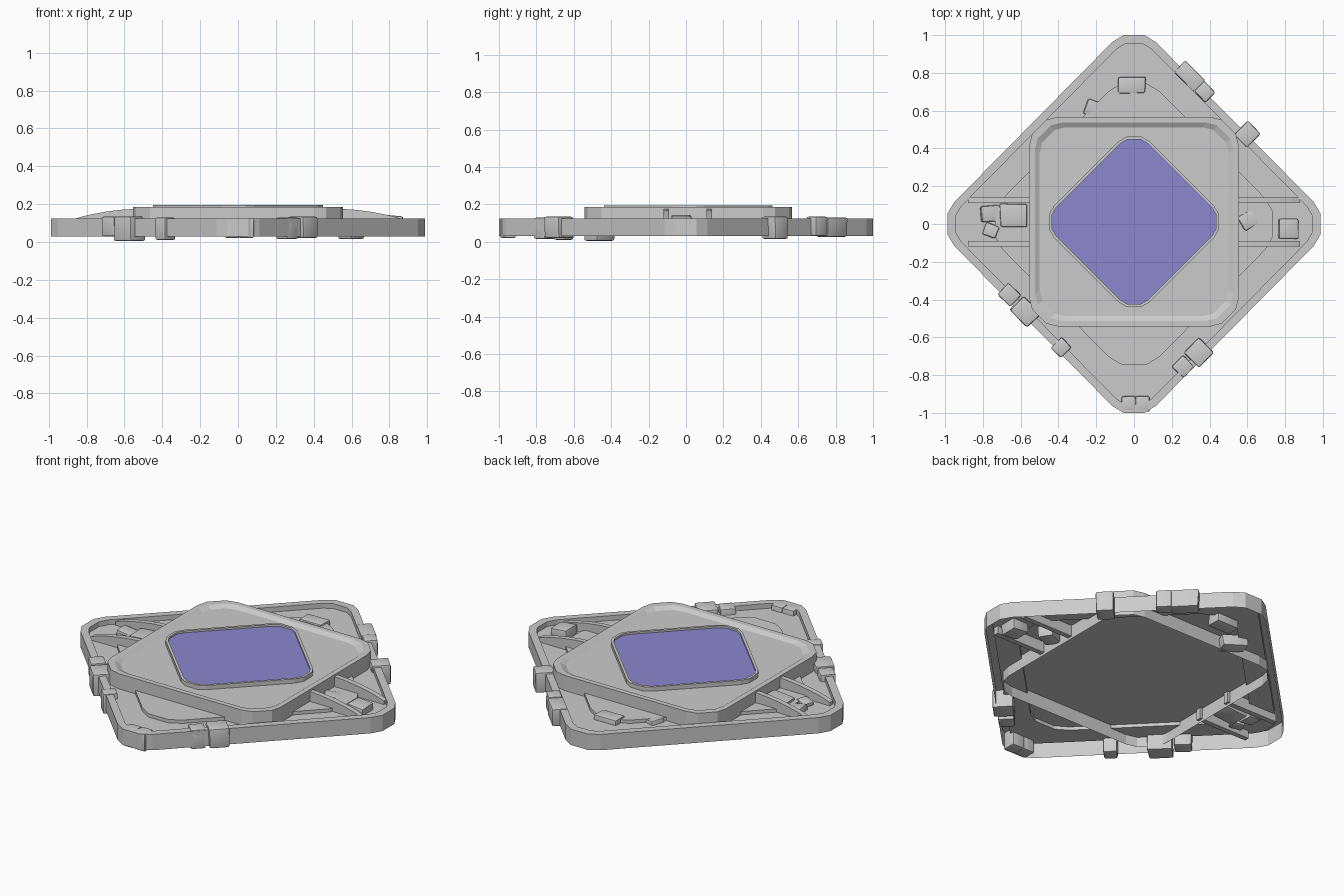
import bpy, bmesh, math, random
from mathutils import Vector, Matrix

if "Cube" in bpy.data.objects:
    bpy.data.objects.remove(bpy.data.objects["Cube"])

random.seed(4)


def make_object(name, bm, mat=None):
    bmesh.ops.recalc_face_normals(bm, faces=bm.faces)
    me = bpy.data.meshes.new(name)
    bm.to_mesh(me)
    bm.free()
    ob = bpy.data.objects.new(name, me)
    bpy.context.collection.objects.link(ob)
    if mat:
        me.materials.append(mat)
    return ob


def diamond(side, tip, turn=0.0):
    """Diamond |x|+|y|=side, tips cut off at 'tip', with the cuts rounded."""
    h = side - tip
    a = Vector((side - (tip - h), tip - h))      # point on the edge beyond the cut
    a = Vector((2 * h, side - 2 * h))
    b = Vector((h, tip))
    p = b.lerp(a, 0.45)
    q = b.lerp(Vector((0, tip)), 0.3)
    corner = [p, q, Vector((-q.x, q.y)), Vector((-p.x, p.y))]
    pts = []
    for k in range(4):
        r = Matrix.Rotation(k * math.pi / 2 + turn, 2)
        pts += [r @ c for c in corner]
    return pts


def shell(name, rings, turn=0.0, oy=0.0, sx=1.0, cap=True, mat=None):
    """Sheet through a stack of (side, tip, z) diamond rings, open underneath."""
    bm = bmesh.new()
    prev = None
    for s, t, z in rings:
        ring = [bm.verts.new((p.x * sx, p.y + oy, z)) for p in diamond(s, t, turn)]
        if prev:
            n = len(ring)
            for i in range(n):
                j = (i + 1) % n
                bm.faces.new((prev[i], prev[j], ring[j], ring[i]))
        prev = ring
    if cap:
        bm.faces.new(prev)
    return make_object(name, bm, mat)


# Base plate: skirt, raised rim, sunken floor and low raised centre
shell("base_plate", [(1.08, 1.0, 0.03), (1.08, 1.0, 0.124), (1.02, 0.955, 0.124),
                     (1.02, 0.955, 0.095), (0.84, 0.745, 0.095),
                     (0.84, 0.745, 0.115)], sx=0.987)

# Square deck with sloping inner rim
shell("square_deck", [(0.785, 0.71, 0.035), (0.785, 0.71, 0.185), (0.743, 0.672, 0.185),
                      (0.707, 0.64, 0.17)], turn=math.pi / 4, oy=0.012)

# Purple panel and its frame
purple = bpy.data.materials.new("purple")
purple.diffuse_color = (0.27, 0.24, 0.62, 1)
purple.use_nodes = True
purple.node_tree.nodes["Principled BSDF"].inputs["Base Color"].default_value = purple.diffuse_color
shell("panel_frame", [(0.508, 0.45, 0.17), (0.508, 0.45, 0.195), (0.487, 0.435, 0.195),
                      (0.487, 0.435, 0.182)], oy=0.012, cap=False)
shell("purple_panel", [(0.487, 0.435, 0.184)], oy=0.012, mat=purple)

# Curved rails sloping away from the deck on the left and right
profile = [(0.54, 0.05), (0.54, 0.175), (0.62, 0.17), (0.70, 0.16),
           (0.78, 0.145), (0.84, 0.13), (0.88, 0.115), (0.88, 0.05)]
for side, label in ((1, "right"), (-1, "left")):
    for y0, tag in ((0.11, "back"), (-0.12, "front")):
        bm = bmesh.new()
        f = bm.faces.new([bm.verts.new((side * x, y0, z)) for x, z in profile])
        ext = bmesh.ops.extrude_face_region(bm, geom=[f])
        bmesh.ops.translate(bm, vec=(0, 0.03, 0),
                            verts=[v for v in ext["geom"] if isinstance(v, bmesh.types.BMVert)])
        make_object(f"rail_{label}_{tag}", bm)


# Worn stone blocks: slightly irregular boxes with softened edges
def block(name, x, y, z0, z1, lx, ly, angle, tilt=0.0):
    bm = bmesh.new()
    bmesh.ops.create_cube(bm, size=1)
    for v in bm.verts:
        v.co = Vector((v.co.x * lx, v.co.y * ly, v.co.z * (z1 - z0)))
        v.co.x *= random.uniform(0.9, 1.0)
        v.co.y *= random.uniform(0.92, 1.0)
    bmesh.ops.bevel(bm, geom=bm.edges[:], offset=0.012, segments=2, profile=0.6,
                    affect='EDGES')
    m = (Matrix.Translation((x, y, (z0 + z1) / 2)) @ Matrix.Rotation(math.radians(angle), 4, 'Z')
         @ Matrix.Rotation(math.radians(tilt), 4, 'Y'))
    bmesh.ops.transform(bm, matrix=m, verts=bm.verts)
    ob = make_object(name, bm)
    bpy.ops.object.select_all(action='DESELECT')
    ob.select_set(True)
    bpy.context.view_layer.objects.active = ob
    bpy.ops.object.shade_smooth_by_angle()


edge_blocks = [  # x, y, bottom, top, length, width, angle
    (0.295, 0.78, 0.025, 0.13, 0.16, 0.09, -45),
    (0.375, 0.70, 0.03, 0.135, 0.09, 0.08, -45),
    (0.60, 0.475, 0.015, 0.135, 0.10, 0.11, -45),
    (-0.66, -0.375, 0.03, 0.135, 0.10, 0.09, -45),
    (-0.575, -0.465, 0.005, 0.135, 0.14, 0.11, -45),
    (-0.385, -0.655, 0.01, 0.13, 0.08, 0.085, -45),
    (0.345, -0.68, 0.02, 0.135, 0.12, 0.12, 45),
    (0.26, -0.755, 0.015, 0.13, 0.09, 0.09, 45),
    (-0.03, -0.952, 0.02, 0.125, 0.08, 0.085, 0),
    (0.045, -0.952, 0.02, 0.125, 0.08, 0.085, 0),
]
for i, b in enumerate(edge_blocks):
    block(f"edge_block_{i + 1}", *b)

inner_blocks = [  # as above, plus tilt
    (-0.01, 0.735, 0.05, 0.125, 0.15, 0.09, 0, 0),
    (-0.19, 0.60, 0.045, 0.11, 0.15, 0.09, -20, 8),
    (-0.635, 0.045, 0.035, 0.135, 0.15, 0.13, 0, -5),
    (-0.765, 0.055, 0.05, 0.12, 0.10, 0.09, 5, 10),
    (-0.755, -0.035, 0.05, 0.12, 0.08, 0.07, -20, -8),
    (0.815, -0.025, 0.04, 0.14, 0.11, 0.11, 0, 5),
    (0.62, 0.03, 0.05, 0.118, 0.14, 0.09, 30, 8),
]
for i, b in enumerate(inner_blocks):
    block(f"inner_block_{i + 1}", *b)
